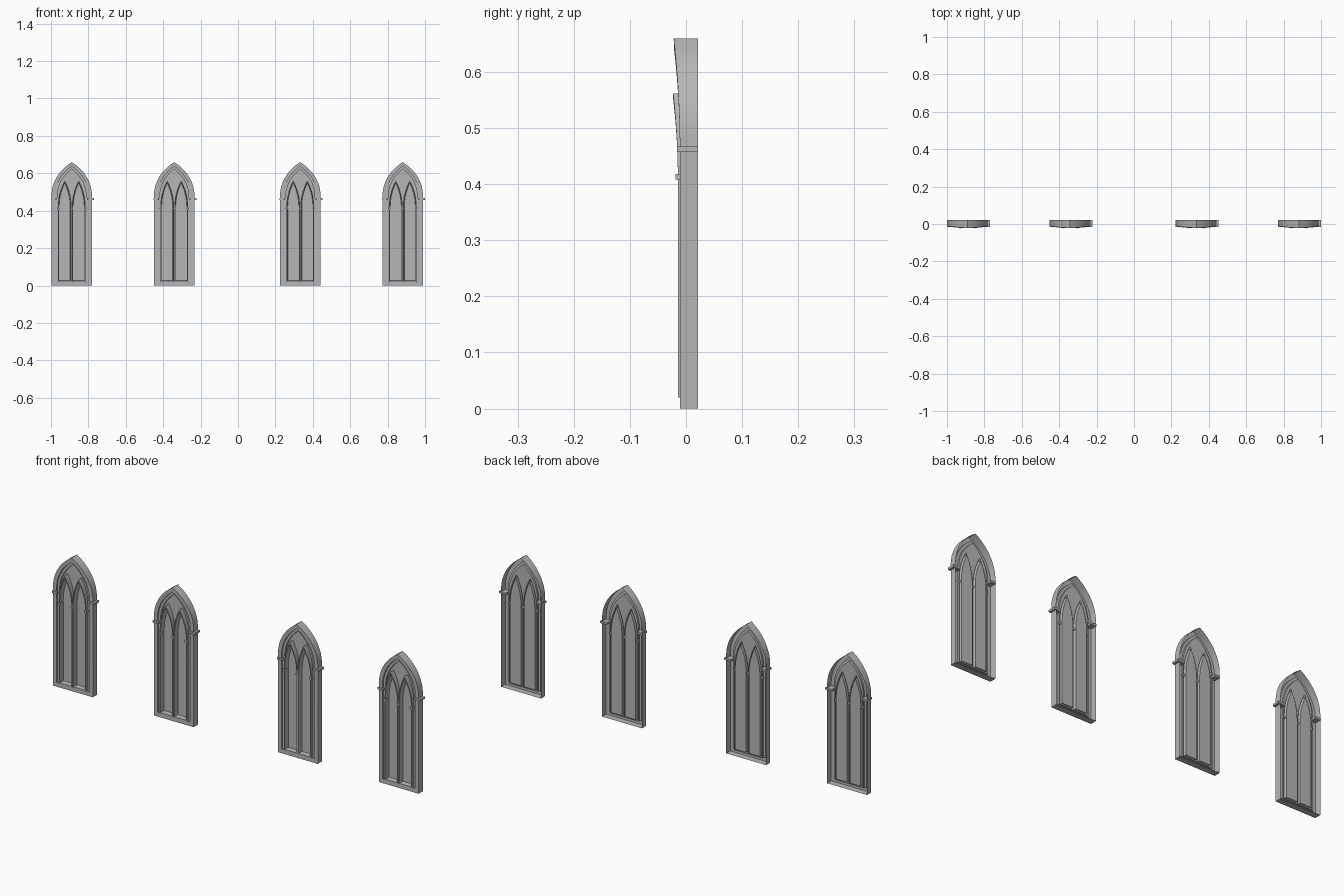
import bpy, bmesh, math

cube = bpy.data.objects.get("Cube")
if cube:
    bpy.data.objects.remove(cube)

stone = bpy.data.materials.new("grey stone")
stone.use_nodes = True
GREY = (0.47, 0.47, 0.47, 1)
stone.diffuse_color = GREY
stone.node_tree.nodes["Principled BSDF"].inputs["Base Color"].default_value = GREY

CENTRES = (-0.885, -0.337, 0.337, 0.885)
SHIFT = -0.004        # arch body sits slightly off the imposts
BACK, PLATE, PANE = 0.021, 0.004, 0.010


def outline(w, bottom, spring, apex, y, lean=0.0, cx=0.0, steps=10):
    """Pointed arch loop, counter-clockwise from the front, leaning out at its tip."""
    rise = apex - spring
    r = (rise * rise + w * w) / (2 * w)
    end = math.atan2(rise, r - w)
    side = [(w, bottom, y)]
    for i in range(steps):
        a = end * i / steps
        t = math.sin(a) * r / rise
        x = w - r + r * math.cos(a) + 0.04 * w * math.sin(math.pi * t)
        side.append((x, spring + t * rise, y - lean * t * t))
    left = [(-x, z, yy) for x, z, yy in reversed(side)]
    loop = side + [(0, apex, y - lean)] + left
    return [(cx + x, yy, z) for x, z, yy in loop]


def add_loft(bm, loops, fill=False):
    """Skin neighbouring loops; optionally close the last one."""
    rings = [[bm.verts.new(p) for p in loop] for loop in loops]
    for a, b in zip(rings, rings[1:]):
        for i in range(len(a)):
            j = (i + 1) % len(a)
            bm.faces.new((a[i], a[j], b[j], b[i]))
    if fill:
        bm.faces.new(rings[-1])


def add_box(bm, x0, x1, y0, y1, z0, z1):
    verts = bmesh.ops.create_cube(bm, size=1)["verts"]
    for v in verts:
        v.co = (x0 if v.co.x < 0 else x1, y0 if v.co.y < 0 else y1,
                z0 if v.co.z < 0 else z1)


def finish(bm, name):
    """Place the part once in every window."""
    mesh = bpy.data.meshes.new(name)
    bm.to_mesh(mesh)
    bm.free()
    mesh.materials.append(stone)
    for n, cx in enumerate(CENTRES):
        ob = bpy.data.objects.new(f"{name}_{n + 1}", mesh)
        bpy.context.collection.objects.link(ob)
        ob.location.x = cx + SHIFT
        if n == 0:
            bpy.context.view_layer.objects.active = ob
            ob.select_set(True)
            bpy.ops.object.shade_smooth_by_angle(angle=math.radians(30))
            ob.select_set(False)


bpy.ops.object.select_all(action='DESELECT')

# Outer frame: hollow shell open at the back, with a stepped reveal
bm = bmesh.new()
inner = (0.077, 0.02, 0.462, 0.622, PLATE)
add_loft(bm, [
    outline(0.108, 0, 0.462, 0.66, BACK),
    outline(0.108, 0, 0.462, 0.66, -0.011, 0.011),
    outline(0.089, 0.02, 0.462, 0.638, -0.011, 0.010),
    outline(0.089, 0.02, 0.462, 0.638, -0.004, 0.006),
    outline(0.077, 0.02, 0.462, 0.622, -0.004, 0.005),
    outline(*inner)])
finish(bm, "arched_frame")

# Tracery plate with two lancet openings
LANCETS = (-0.0375, 0.0375)


def lancet(w, drop, y, lean, cx):
    return outline(w, 0.02 + drop, 0.41, 0.562 - 2 * drop, y, lean, cx)


bm = bmesh.new()
for loop in [outline(*inner)] + [lancet(0.0365, 0, PLATE, 0, c) for c in LANCETS]:
    vs = [bm.verts.new(p) for p in loop]
    for a, b in zip(vs, vs[1:] + vs[:1]):
        bm.edges.new((a, b))
bmesh.ops.triangle_fill(bm, use_beauty=True, edges=bm.edges[:], normal=(0, -1, 0))
finish(bm, "tracery_plate")

# Lancet mouldings with recessed panes
bm = bmesh.new()
for c in LANCETS:
    add_loft(bm, [
        lancet(0.0365, 0, PLATE, 0, c),
        lancet(0.0365, 0, -0.0145, 0.0085, c),
        lancet(0.0315, 0.005, -0.0145, 0.0085, c),
        lancet(0.0295, 0.007, PANE, 0, c)], fill=True)
finish(bm, "lancet_window")

# Small capitals at the lancet springing
bm = bmesh.new()
for x in (-0.072, 0, 0.072):
    add_box(bm, x - 0.007, x + 0.007, -0.019, PLATE, 0.408, 0.418)
finish(bm, "small_capital")

# Large impost blocks at the main springing
bm = bmesh.new()
for x0, x1 in ((-0.111, -0.082), (0.082, 0.119)):
    add_box(bm, x0, x1, -0.016, BACK, 0.457, 0.467)
finish(bm, "impost")
